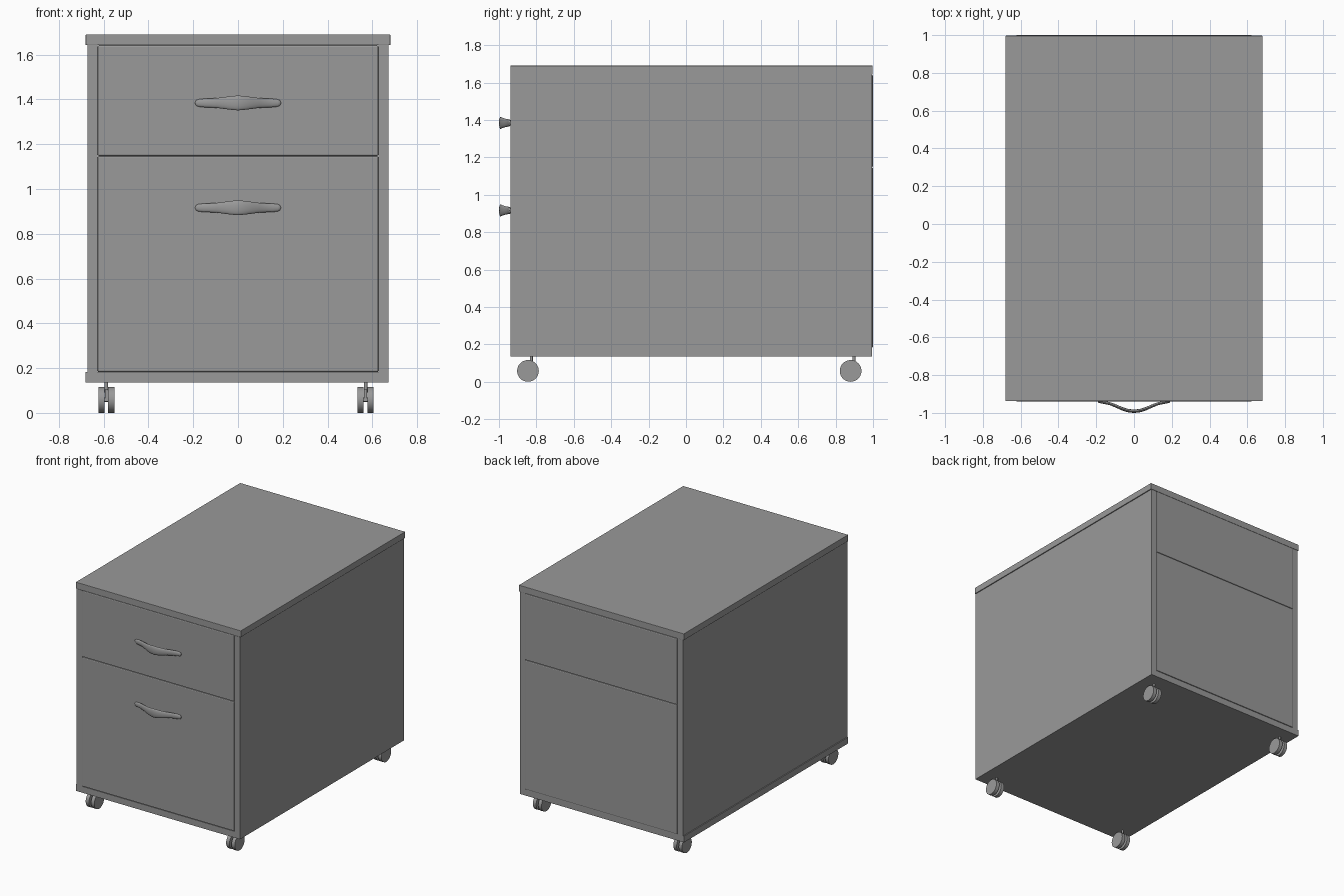
import bpy, bmesh, math
from mathutils import Vector, Matrix

if "Cube" in bpy.data.objects:
    bpy.data.objects.remove(bpy.data.objects["Cube"])

grey = bpy.data.materials.new("dark_grey")
grey.diffuse_color = (0.32, 0.32, 0.32, 1)
grey.use_nodes = True
grey.node_tree.nodes["Principled BSDF"].inputs["Base Color"].default_value = grey.diffuse_color


def make_object(name, bm, smooth=False):
    bmesh.ops.recalc_face_normals(bm, faces=bm.faces)
    mesh = bpy.data.meshes.new(name)
    bm.to_mesh(mesh)
    bm.free()
    mesh.materials.append(grey)
    ob = bpy.data.objects.new(name, mesh)
    bpy.context.collection.objects.link(ob)
    if smooth:
        bpy.context.view_layer.objects.active = ob
        ob.select_set(True)
        bpy.ops.object.shade_smooth_by_angle(angle=math.radians(40))
        ob.select_set(False)
    return ob


def box(name, lo, hi, bevel=0.0):
    lo, hi = Vector(lo), Vector(hi)
    bm = bmesh.new()
    bmesh.ops.create_cube(bm, size=1, matrix=Matrix.Translation((lo + hi) / 2)
                          @ Matrix.Diagonal((*(hi - lo), 1)))
    ob = make_object(name, bm)
    if bevel:
        mod = ob.modifiers.new("edge", 'BEVEL')
        mod.width = bevel
        mod.segments = 2
    return ob


def cylinder(name, center, radius, length, axis, sides=32):
    bm = bmesh.new()
    rot = Matrix.Rotation(math.pi / 2, 4, 'Y') if axis == 'X' else Matrix()
    bmesh.ops.create_cone(bm, cap_ends=True, segments=sides, radius1=radius,
                          radius2=radius, depth=length,
                          matrix=Matrix.Translation(center) @ rot)
    return make_object(name, bm, True)


def handle(name, z):
    # half profile: x, y, half height, half thickness
    half = [(0.191, -0.940, 0.004, 0.003), (0.187, -0.941, 0.012, 0.006),
            (0.178, -0.942, 0.016, 0.007), (0.155, -0.945, 0.019, 0.008),
            (0.125, -0.952, 0.020, 0.008), (0.095, -0.964, 0.022, 0.009),
            (0.065, -0.977, 0.026, 0.009), (0.035, -0.987, 0.030, 0.009),
            (0.015, -0.990, 0.032, 0.009)]
    stations = ([(-x, y, h, t) for x, y, h, t in half]
                + [(0, -0.991, 0.033, 0.009)] + half[::-1])
    bm = bmesh.new()
    n = 16
    rings = []
    for x, y, h, t in stations:
        rings.append([bm.verts.new((x, y + t * math.cos(a), z + h * math.sin(a)))
                      for a in (2 * math.pi * i / n for i in range(n))])
    for r, s in zip(rings, rings[1:]):
        for i in range(n):
            j = (i + 1) % n
            bm.faces.new((r[i], r[j], s[j], s[i]))
    bm.faces.new(rings[0])
    bm.faces.new(rings[-1])
    make_object(name, bm, True)


# Carcass panels
FRONT, BACK = -0.938, 0.994
box("top_panel", (-0.68, FRONT, 1.642), (0.68, BACK + 0.003, 1.69), 0.002)
box("bottom_panel", (-0.68, FRONT, 0.135), (0.673, BACK, 0.182))
for side, s in (("left", -1), ("right", 1)):
    xs = sorted((s * 0.627, s * 0.673))
    box(side + "_side_panel", (xs[0], FRONT, 0.182), (xs[1], BACK, 1.642))

# Drawers, running the full depth, with softened edges that meet in a groove
box("upper_drawer", (-0.627, -0.939, 1.147), (0.627, 1.0, 1.642), 0.007)
box("lower_drawer", (-0.627, -0.939, 0.182), (0.627, 1.0, 1.147), 0.007)

# Handles
handle("upper_handle", 1.384)
handle("lower_handle", 0.916)

# Twin-wheel casters
for row, y in (("front", -0.845), ("back", 0.88)):
    for side, x in (("left", -0.588), ("right", 0.57)):
        name = f"{row}_{side}_caster"
        for tag, dx in (("outer", -0.022), ("inner", 0.022)):
            cylinder(f"{name}_{tag}_wheel", (x + dx, y, 0.058), 0.058, 0.027, 'X')
        cylinder(name + "_axle", (x, y, 0.058), 0.010, 0.03, 'X', 16)
        box(name + "_fork", (x - 0.007, y - 0.012, 0.05),
            (x + 0.007, y + 0.026, 0.105))
        cylinder(name + "_stem", (x, y + 0.018, 0.115), 0.008, 0.05, 'Z', 16)
